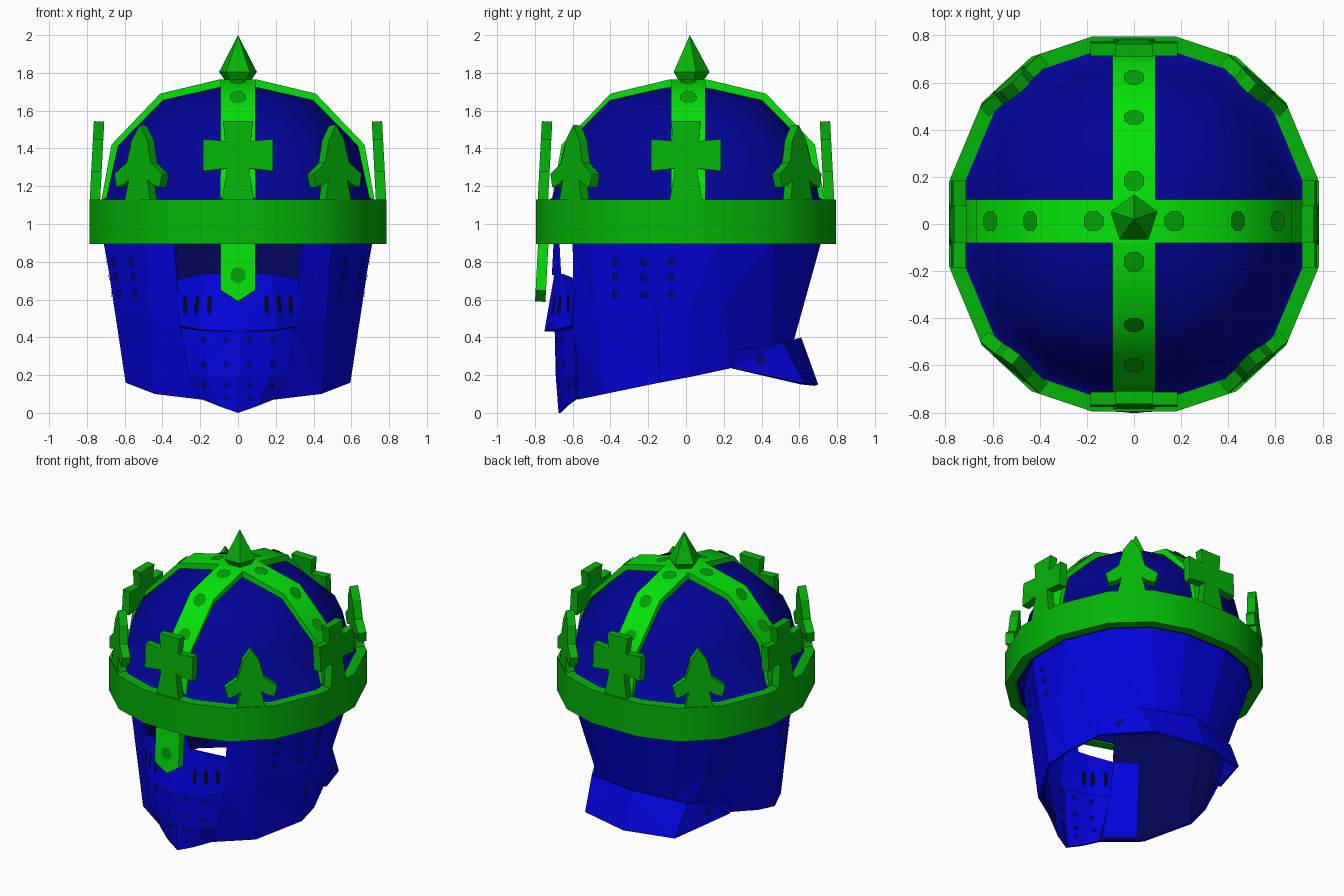
import bpy, bmesh, math
from mathutils import Vector, Matrix
from mathutils.bvhtree import BVHTree

if "Cube" in bpy.data.objects:
    bpy.data.objects.remove(bpy.data.objects["Cube"])


def material(name, rgb):
    m = bpy.data.materials.new(name)
    m.diffuse_color = (*rgb, 1)
    m.use_nodes = True
    m.node_tree.nodes["Principled BSDF"].inputs["Base Color"].default_value = m.diffuse_color
    return m


BLUE = material("bright_blue", (0.001, 0.001, 0.75))
DOME = material("dark_blue", (0.001, 0.001, 0.31))
INSIDE = material("inside_navy", (0.001, 0.001, 0.09))
STRAP = material("bright_green", (0.001, 0.78, 0.002))
CROWN = material("mid_green", (0.001, 0.46, 0.002))
RIVET = material("rivet_green", (0.001, 0.36, 0.002))
HOLE = material("navy_hole", (0.001, 0.001, 0.22))
SLIT = material("black_slit", (0.001, 0.001, 0.025))


def finish(name, bm, mat, thick=0, smooth=0, inner=None):
    bmesh.ops.remove_doubles(bm, verts=bm.verts, dist=0.0005)
    bmesh.ops.recalc_face_normals(bm, faces=bm.faces)
    if any(e.is_boundary for e in bm.edges):
        # open sheets: make normals point away from the helmet's axis
        s = sum(f.normal.dot(f.calc_center_median() - Vector((0, 0, 0.8))) * f.calc_area()
                for f in bm.faces)
        if s < 0:
            bmesh.ops.reverse_faces(bm, faces=bm.faces)
    bmesh.ops.triangulate(bm, faces=[f for f in bm.faces if len(f.verts) == 4])
    me = bpy.data.meshes.new(name)
    bm.to_mesh(me)
    bm.free()
    me.materials.append(mat)
    if smooth:
        me.polygons.foreach_set("use_smooth", [True] * len(me.polygons))
        me.set_sharp_from_angle(angle=math.radians(smooth))
    ob = bpy.data.objects.new(name, me)
    bpy.context.collection.objects.link(ob)
    if thick:
        mod = ob.modifiers.new("thickness", 'SOLIDIFY')
        mod.thickness = thick
        mod.offset = -1
        if inner:
            me.materials.append(inner)
            mod.material_offset = 1
    return ob


def grid(name, rows, mat, around=False, closed=False, **kw):
    """Skin rows of points; around joins row ends, closed joins last row to first."""
    bm = bmesh.new()
    vs = [[bm.verts.new(p) for p in r] for r in rows]
    n, m = len(vs), len(vs[0])
    for i in range(n if closed else n - 1):
        for j in range(m if around else m - 1):
            a, b = vs[i], vs[(i + 1) % n]
            k = (j + 1) % m
            bm.faces.new((a[j], a[k], b[k], b[j]))
    return finish(name, bm, mat, **kw)


def plate(name, outline, depth, mat, matrix, **kw):
    """Outline in local x,z pushed back along +y by depth."""
    bm = bmesh.new()
    f = bm.faces.new([bm.verts.new((x, 0, z)) for x, z in outline])
    ext = bmesh.ops.extrude_face_region(bm, geom=[f])
    bmesh.ops.translate(bm, vec=(0, depth, 0),
                        verts=[v for v in ext["geom"] if isinstance(v, bmesh.types.BMVert)])
    if f.is_valid and f not in [g for e in bm.edges if e.is_manifold for g in e.link_faces]:
        bm.faces.remove(f)
    if any(e.is_boundary for e in bm.edges):
        bmesh.ops.holes_fill(bm, edges=[e for e in bm.edges if e.is_boundary], sides=0)
    bm.transform(matrix)
    return finish(name, bm, mat, **kw)


def mirror_x(half):
    """Half outline from the bottom up, x > 0, to a full outline."""
    return half + [(-x, z) for x, z in reversed(half) if x > 0]


def both_sides(half):
    return [tuple(p) for p in half] + [(-p[0], p[1], p[2]) for p in reversed(half) if p[0] > 0]


def discs(name, target, origins, direction, rx, ry, mat, sides=8, square=1, back=0):
    """Thin painted discs laid on the target where rays hit it, and behind it if back is set."""
    me = target.data
    tree = BVHTree.FromPolygons([v.co for v in me.vertices], [list(p.vertices) for p in me.polygons])
    d = Vector(direction)
    bm = bmesh.new()
    for o in origins:
        hit, nor, _, _ = tree.ray_cast(Vector(o), d)
        if hit is None:
            continue
        if nor.dot(d) > 0:
            nor = -nor
        ref = Vector((0, 0, 1)) if abs(nor.z) < 0.95 else Vector((0, 1, 0))
        u = ref.cross(nor).normalized()
        v = nor.cross(u)
        for lift, flip in ((0.007, 1), (-back - 0.007, -1))[:2 if back else 1]:
            pts = []
            for k in range(sides):
                c, s = math.cos(math.tau * (k + 0.5) / sides), math.sin(math.tau * (k + 0.5) / sides)
                c, s = (math.copysign(abs(t) ** square, t) for t in (c, s))
                pts.append(bm.verts.new(hit + nor * lift + u * rx * c + v * ry * s))
            bm.faces.new(pts[::flip])
    me = bpy.data.meshes.new(name)
    bm.to_mesh(me)
    bm.free()
    me.materials.append(mat)
    bpy.context.collection.objects.link(bpy.data.objects.new(name, me))


# Sixteen-sided plan shared by band and dome
Q = [(0.785, 0.18), (0.645, 0.515), (0.435, 0.71), (0.18, 0.795)]
PLAN = both_sides([(x, y, 0) for x, y in reversed(Q)])
PLAN = [p[:2] for p in both_sides([(x, y, 0) for x, y in reversed(Q)][::-1])]
PLAN = PLAN + [(-x, -y) for x, y in PLAN]


def ring(s, z):
    return [(x * s, y * s, z) for x, y in PLAN]


# Dome
grid("dome", [ring(s * 0.91, z) for z, s in
              ((0.9, 1), (1.125, 1.015), (1.14, 0.975), (1.415, 0.89),
               (1.655, 0.555), (1.732, 0.12), (1.737, 0))],
     DOME, around=True, thick=0.02, smooth=60)

# Crown band
grid("crown_band", [ring(1, 0.895), ring(1, 1.13), ring(0.92, 1.13), ring(0.92, 0.895)],
     CROWN, around=True, closed=True, smooth=25)

# Lower shell, open at the face: right side from face edge to back
TOP = [(0.34, -0.60, 0.92), (0.49, -0.515, 0.92), (0.71, -0.165, 0.92), (0.715, 0.02, 0.92),
       (0.71, 0.165, 0.92), (0.585, 0.468, 0.92), (0.39, 0.645, 0.92), (0.164, 0.72, 0.92)]
LOW = [(0.19, -0.575, 0.07), (0.44, -0.43, 0.10), (0.595, -0.14, 0.16), (0.58, 0.02, 0.19),
       (0.505, 0.23, 0.235), (0.37, 0.45, 0.32), (0.25, 0.52, 0.36), (0.12, 0.57, 0.38)]
MID = [Vector(a).lerp(Vector(b), 0.5) for a, b in zip(TOP, LOW)]
MID[0] = Vector((0.305, -0.597, 0.45))
shell = grid("lower_shell", [both_sides(r) for r in (TOP, MID, LOW)], BLUE, thick=0.02, inner=INSIDE)

# Visor with an overhanging lip, each row given edge to centre
VISOR = [[(0.34, -0.585, 0.705), (0.18, -0.66, 0.735), (0, -0.695, 0.745)],
         [(0.31, -0.605, 0.46), (0.2, -0.70, 0.44), (0, -0.75, 0.43)],
         [(0.30, -0.595, 0.45), (0.19, -0.65, 0.435), (0, -0.695, 0.43)],
         [(0.265, -0.59, 0.2), (0.17, -0.645, 0.2), (0, -0.69, 0.2)],
         [(0.2, -0.58, 0.075), (0.1, -0.64, 0.035), (0, -0.675, 0.0)]]
visor = grid("visor", [both_sides(r) for r in VISOR], BLUE, thick=0.015)
grid("visor_keel", [[(-0.05, -0.685, 0.92), (0, -0.70, 0.92), (0.05, -0.685, 0.92)],
                    [(-0.1, -0.675, 0.73), (0, -0.71, 0.73), (0.1, -0.675, 0.73)]],
     BLUE, thick=0.015)

# Visor flanges tucked behind the shell's face edges
for side, s in (("right", 1), ("left", -1)):
    grid(side + "_visor_flange", [[(s * 0.305, -0.565, 0.70), (s * 0.43, -0.46, 0.69)],
                                  [(s * 0.275, -0.565, 0.45), (s * 0.41, -0.445, 0.45)],
                                  [(s * 0.19, -0.545, 0.09), (s * 0.385, -0.425, 0.11)]], BLUE)

# Flared neck guard
neck = grid("neck_guard", [
    both_sides([(0.525, 0.26, 0.33), (0.375, 0.515, 0.37), (0, 0.61, 0.40)]),
    both_sides([(0.517, 0.25, 0.235), (0.35, 0.625, 0.157), (0, 0.70, 0.15)])],
    BLUE, thick=0.02)

# Crossing straps over the dome
OUT = [(0.735, 1.0), (0.722, 1.13), (0.67, 1.42), (0.412, 1.69), (0.1, 1.765)]
INN = [(0.69, 1.0), (0.677, 1.13), (0.625, 1.40), (0.39, 1.64), (0.1, 1.715)]
ARCH = (OUT + [(-x, z) for x, z in reversed(OUT)] + [(-x, z) for x, z in INN]
        + list(reversed(INN)))
for name, turn in (("strap_side_to_side", 0), ("strap_front_to_back", 90)):
    place = Matrix.Translation((0, 0.012, 0)) @ Matrix.Rotation(math.radians(turn), 4, 'Z')
    strap = plate(name, ARCH, 0.184, STRAP, place @ Matrix.Translation((0, -0.092, 0)), smooth=50)
    spots = [place @ Vector((s * r, 0, 3)) for r in (0.17, 0.435, 0.605) for s in (-1, 1)]
    discs(name + "_rivets", strap, spots, (0, 0, -1), 0.046, 0.046, RIVET)

# Nose guard, leaning slightly forward at its tip
lean = Matrix.Translation((0, -0.782, 0.92)) @ Matrix.Rotation(math.radians(-3), 4, 'X')
nose = plate("nose_guard", mirror_x([(0, -0.33), (0.093, -0.27), (0.093, 0.0)]), 0.055, STRAP, lean)
discs("nose_guard_rivet", nose, [(0, -3, 0.73)], (0, 1, 0), 0.043, 0.043, RIVET)

# Crosses on the four sides, pointed leaves on the diagonals
CROSS = mirror_x([(0.087, 0), (0.06, 0.15), (0.06, 0.17), (0.185, 0.155), (0.185, 0.325),
                  (0.068, 0.315), (0.08, 0.42)])
LEAF = mirror_x([(0.09, 0), (0.066, 0.11), (0.10, 0.085), (0.15, 0.07), (0.168, 0.14),
                 (0.085, 0.2), (0.066, 0.27), (0.055, 0.32), (0, 0.4)])
for i in range(8):
    diagonal = i % 2
    angle = 45 * i
    radius = 0.785
    if diagonal:
        radius = 0.812
        angle += 4 if i in (3, 7) else -4
    m = (Matrix.Rotation(math.radians(angle), 4, 'Z')
         @ Matrix.Translation((0, -radius, 1.125)) @ Matrix.Rotation(math.radians(-3), 4, 'X'))
    plate(f"crown_leaf_{i}" if diagonal else f"crown_cross_{i}",
          LEAF if diagonal else CROSS, 0.055, CROWN, m)

# Five-sided finial
pent = [(math.cos(math.radians(90 + 72 * k)), math.sin(math.radians(90 + 72 * k))) for k in range(5)]
grid("finial", [[(x * r, 0.02 + y * r, z) for x, y in pent]
                for r, z in ((0, 1.74), (0.065, 1.75), (0.105, 1.805), (0, 2.0))], CROWN, around=True)

# Eye slits and breathing holes, showing on both faces of the visor
discs("visor_slits", visor, [(s * x, -3, 0.57) for x in (0.15, 0.213, 0.277) for s in (-1, 1)],
      (0, 1, 0), 0.014, 0.053, SLIT, square=0.7, back=0.015)
discs("visor_holes", visor, [(x, -3, z) for z in (0.385, 0.255, 0.15)
                             for x in (-0.18, -0.06, 0.06, 0.18)] + [(-0.06, -3, 0.08), (0.06, -3, 0.08)],
      (0, 1, 0), 0.018, 0.018, HOLE, back=0.015)
for side, s in (("right", 1), ("left", -1)):
    discs(side + "_cheek_holes", shell, [(s * 3, y, z) for y in (-0.37, -0.22, -0.08)
                                         for z in (0.80, 0.72, 0.63)],
          (-s, 0, 0), 0.024, 0.024, HOLE)
    discs(side + "_neck_rivet", neck, [(s * 3, 0.39, 0.285)], (-s, 0, 0), 0.032, 0.028, HOLE)
